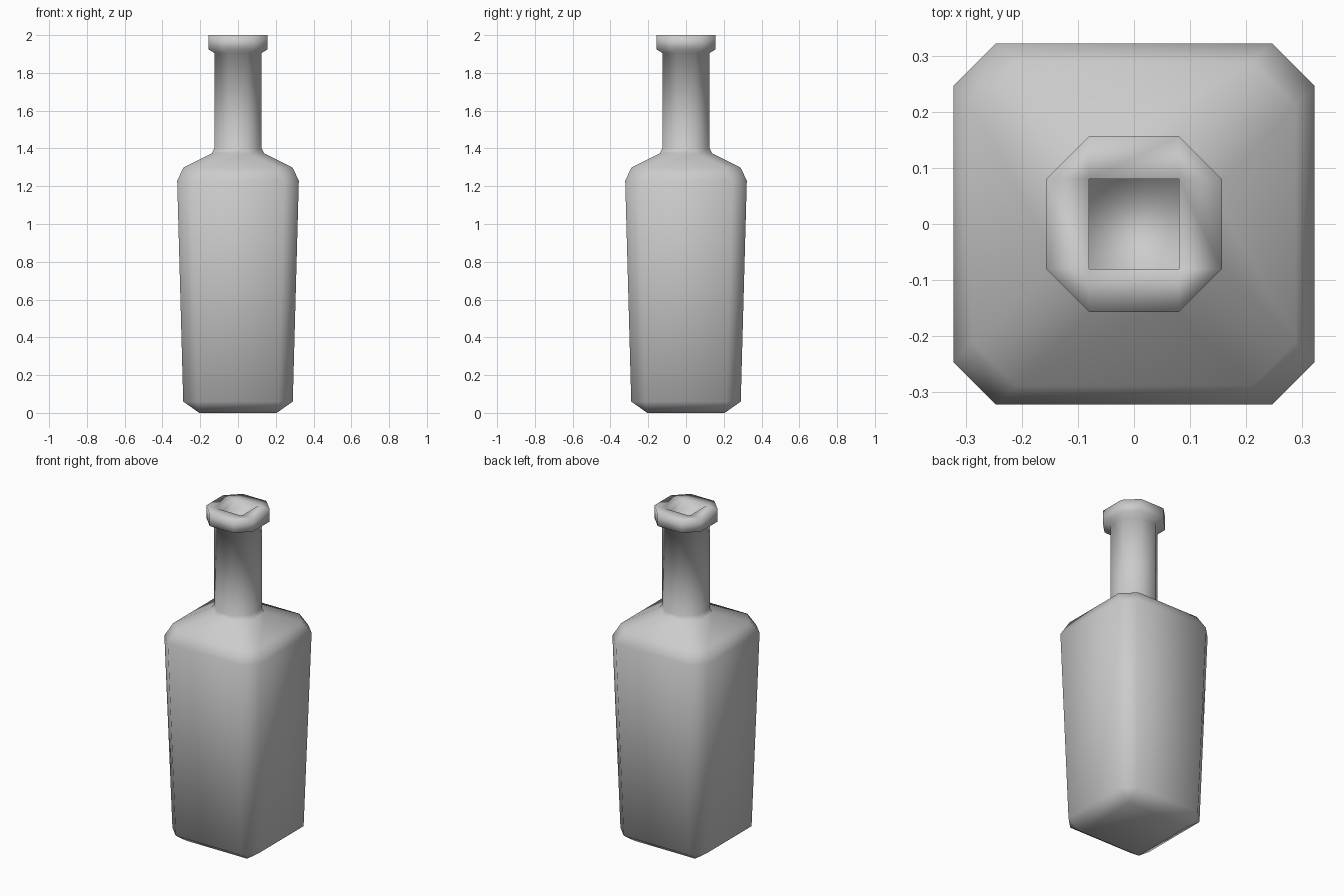
import bpy, bmesh

cube = bpy.data.objects.get("Cube")
if cube:
    bpy.data.objects.remove(cube)

glass = bpy.data.materials.new("pale grey")
glass.use_nodes = True
color = (0.6, 0.6, 0.6, 1)
glass.diffuse_color = color
glass.node_tree.nodes["Principled BSDF"].inputs["Base Color"].default_value = color

# Cross-sections from base to mouth: height, half width, half length of flat side
sections = [
    (0.0, 0.205, 0.205),     # square base
    (0.06, 0.29, 0.215),
    (1.23, 0.322, 0.246),    # shoulder
    (1.30, 0.288, 0.21),
    (1.375, 0.138, 0.06),    # neck
    (1.40, 0.125, 0.05),
    (1.905, 0.125, 0.05),
    (1.925, 0.157, 0.08),    # lip
    (2.0, 0.157, 0.08),
    (2.0, 0.08, 0.08),       # square mouth recess
    (1.94, 0.08, 0.08),
]


def ring(bm, z, h, f):
    """Square with chamfered corners."""
    quarter = [(h, -f), (h, f)]
    points = []
    for _ in range(4):
        points += quarter
        quarter = [(-y, x) for x, y in quarter]
    return [bm.verts.new((x, y, z)) for x, y in points]


bm = bmesh.new()
rings = [ring(bm, *s) for s in sections]
for low, high in zip(rings, rings[1:]):
    for i in range(8):
        j = (i + 1) % 8
        bm.faces.new((low[i], low[j], high[j], high[i]))
bm.faces.new(rings[0][::-1])
bm.faces.new(rings[-1])

# Square sections collapse to four corners
bmesh.ops.remove_doubles(bm, verts=bm.verts, dist=0.0005)
bmesh.ops.recalc_face_normals(bm, faces=bm.faces)
for face in bm.faces:
    face.smooth = True

mesh = bpy.data.meshes.new("bottle")
bm.to_mesh(mesh)
bm.free()
mesh.materials.append(glass)
bottle = bpy.data.objects.new("bottle", mesh)
bpy.context.collection.objects.link(bottle)
